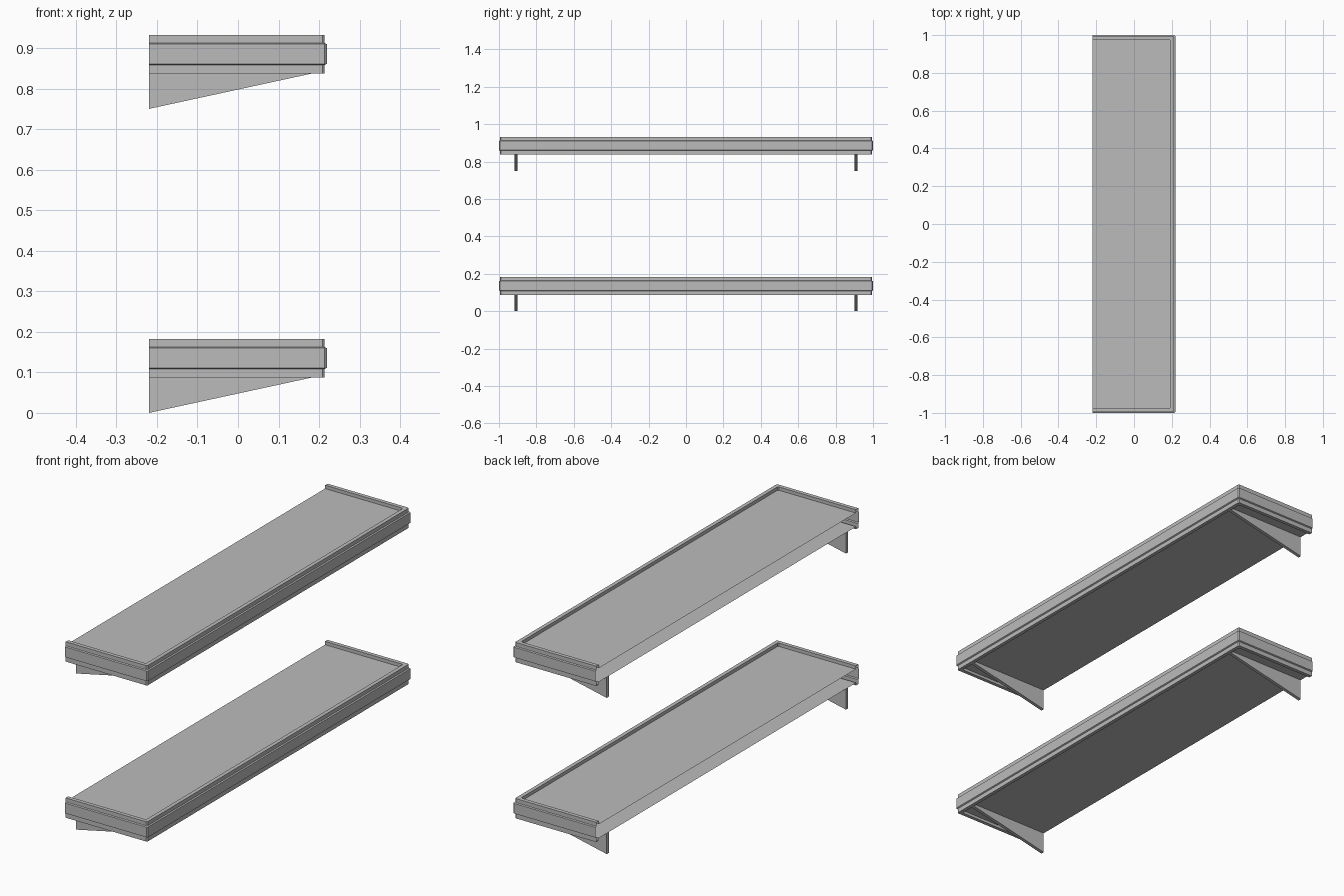
import bpy
import bmesh

cube = bpy.data.objects.get("Cube")
if cube:
    bpy.data.objects.remove(cube)

grey = bpy.data.materials.new("plain_grey")
grey.use_nodes = True
grey.diffuse_color = (0.5, 0.5, 0.5, 1)
grey.node_tree.nodes["Principled BSDF"].inputs["Base Color"].default_value = (0.5, 0.5, 0.5, 1)

BACK, FRONT, SIDE = -0.22, 0.219, 1.0
CHAMFER = 0.005
SHEET_TOP, SHEET_BOTTOM = 0.166, 0.1

# Rim moulding section: (distance in from the outer edge, height)
RIM = [(0.025, SHEET_TOP), (0.025, 0.182), (0.006, 0.182), (0.006, 0.163),
       (0.0, 0.16), (0.0, 0.111), (0.006, 0.108), (0.006, 0.087),
       (0.023, 0.087), (0.023, SHEET_BOTTOM)]


def finish(bm, name):
    mesh = bpy.data.meshes.new(name)
    bm.to_mesh(mesh)
    bm.free()
    mesh.materials.append(grey)
    obj = bpy.data.objects.new(name, mesh)
    bpy.context.collection.objects.link(obj)
    return obj


def u_path(inset):
    """Outline round three sides of the shelf, open at the back."""
    x, y = FRONT - inset, SIDE - inset
    half = [(BACK, y), (x - CHAMFER, y), (x, y - CHAMFER)]
    return [(px, -py) for px, py in half] + half[::-1]


def make_shelf(name, base):
    """Hollow shelf: top and bottom sheets joined by the rim, back left open."""
    bm = bmesh.new()
    loops = [[bm.verts.new((x, y, base + z)) for x, y in u_path(inset)]
             for inset, z in RIM]
    for upper, lower in zip(loops, loops[1:]):
        for i in range(len(upper) - 1):
            bm.faces.new((upper[i], lower[i], lower[i + 1], upper[i + 1]))
    bm.faces.new(loops[0])
    bm.faces.new(loops[-1][::-1])
    return finish(bm, name)


def make_bracket(name, y, base, thickness=0.016):
    """Wedge bracket under the shelf, tallest at the back."""
    bm = bmesh.new()
    section = [(BACK, 0), (0.195, 0.09), (0.195, SHEET_BOTTOM), (BACK, SHEET_BOTTOM)]
    face = bm.faces.new([bm.verts.new((x, y - thickness / 2, base + z)) for x, z in section])
    side = bmesh.ops.extrude_face_region(bm, geom=[face])["geom"]
    moved = [v for v in side if isinstance(v, bmesh.types.BMVert)]
    bmesh.ops.translate(bm, verts=moved, vec=(0, thickness, 0))
    bmesh.ops.recalc_face_normals(bm, faces=bm.faces)
    return finish(bm, name)


# Two matching shelves, each on a pair of brackets
for level, base in (("lower", 0.0), ("upper", 0.75)):
    make_shelf(level + "_shelf", base)
    for side, y in (("near", -0.908), ("far", 0.908)):
        make_bracket(f"{level}_{side}_bracket", y, base)
